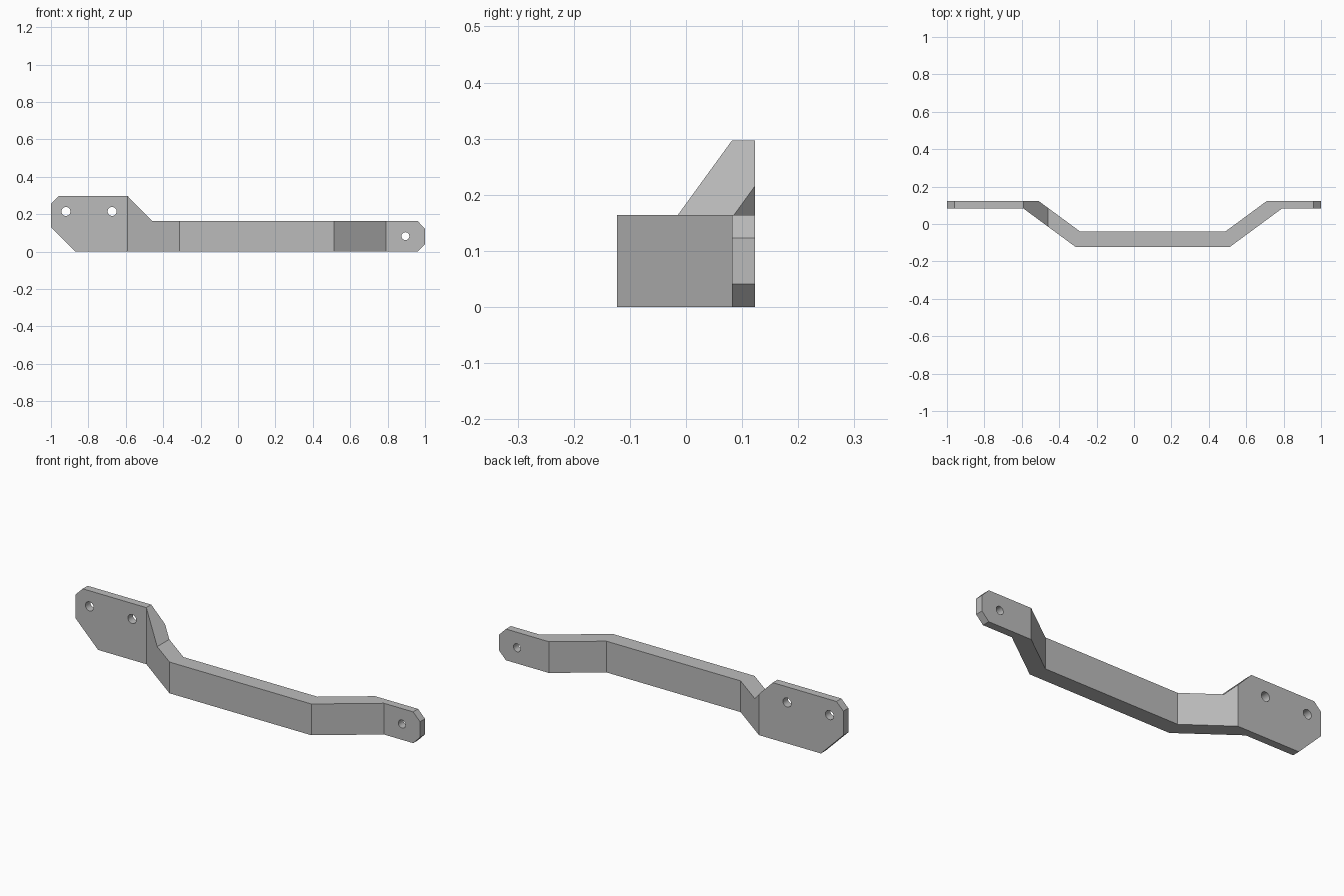
import bpy, bmesh, math
from mathutils import Vector, Matrix

cube = bpy.data.objects.get("Cube")
if cube:
    bpy.data.objects.remove(cube)

# Single grey finish
grey = bpy.data.materials.new("plain grey")
grey.use_nodes = True
colour = (0.5, 0.5, 0.5, 1)
grey.diffuse_color = colour
grey.node_tree.nodes["Principled BSDF"].inputs["Base Color"].default_value = colour


def add_object(name, bm):
    bmesh.ops.recalc_face_normals(bm, faces=bm.faces)
    mesh = bpy.data.meshes.new(name)
    bm.to_mesh(mesh)
    bm.free()
    mesh.materials.append(grey)
    obj = bpy.data.objects.new(name, mesh)
    bpy.context.collection.objects.link(obj)
    return obj


def prism(name, points, travel):
    """Extrude a closed outline along a vector."""
    bm = bmesh.new()
    face = bm.faces.new([bm.verts.new(p) for p in points])
    grown = bmesh.ops.extrude_face_region(bm, geom=[face], use_keep_orig=True)
    moved = [v for v in grown["geom"] if isinstance(v, bmesh.types.BMVert)]
    bmesh.ops.translate(bm, verts=moved, vec=Vector(travel))
    return add_object(name, bm)


def combine(obj, cutter, operation):
    """Apply a boolean and discard its cutter."""
    cutter.hide_render = True
    mod = obj.modifiers.new(cutter.name, "BOOLEAN")
    mod.operation, mod.solver, mod.object = operation, "EXACT", cutter
    bpy.context.view_layer.objects.active = obj
    bpy.ops.object.modifier_apply(modifier=mod.name)
    bpy.data.objects.remove(cutter)


# Cranked strap: offset middle with thin mounting tabs at both ends
front_edge = [(-1.1, 0.082), (-0.59, 0.082), (-0.312, -0.123),
              (0.512, -0.123), (0.79, 0.082), (1.1, 0.082)]
back_edge = [(1.1, 0.123), (0.71, 0.123), (0.49, -0.039),
             (-0.29, -0.039), (-0.51, 0.123), (-1.1, 0.123)]
handle = prism("cranked_handle", [(x, y, -0.1) for x, y in front_edge + back_edge], (0, 0, 0.6))

# Side outline: chamfered ends and the tall right tab
outline = [(-0.87, 0), (0.96, 0), (1, 0.041), (1, 0.123), (0.96, 0.164), (-0.459, 0.164),
           (-0.59, 0.297), (-0.96, 0.297), (-1, 0.257), (-1, 0.13)]
combine(handle, prism("outline_cutter", [(x, -0.4, z) for x, z in outline], (0, 0.8, 0)), "INTERSECT")

# Screw holes
for x, z, radius in [(-0.92, 0.215, 0.024), (-0.673, 0.215, 0.024), (0.895, 0.083, 0.021)]:
    bm = bmesh.new()
    bmesh.ops.create_cone(bm, cap_ends=True, segments=32, radius1=radius, radius2=radius, depth=0.3,
                          matrix=Matrix.Translation((x, 0.1, z)) @ Matrix.Rotation(math.pi / 2, 4, "X"))
    combine(handle, add_object("hole_cutter", bm), "DIFFERENCE")

# Smooth the hole walls, keep the bends crisp
bpy.ops.object.select_all(action="DESELECT")
handle.select_set(True)
bpy.context.view_layer.objects.active = handle
bpy.ops.object.shade_smooth_by_angle(angle=math.radians(25))
